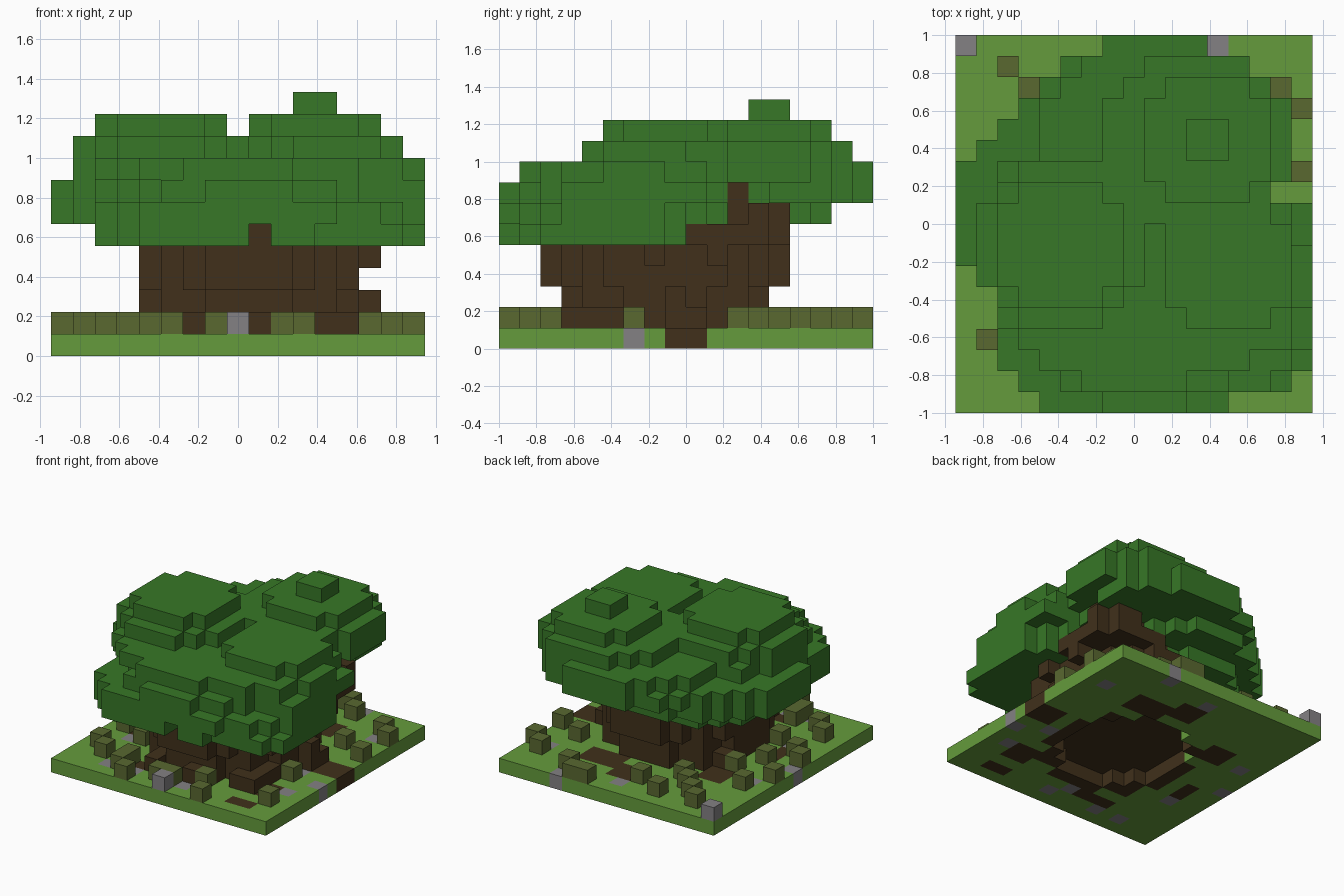
import bpy
import bmesh
from mathutils import Vector

cube = bpy.data.objects.get("Cube")
if cube:
    bpy.data.objects.remove(cube)

V = 1 / 9                 # block size
NX, NY = 17, 18           # columns across, rows counted from the back
blocks = {}               # (column, row, layer) -> part name


def disc(part, layers, i0, i1, r0, r1, power=2):
    """Fill a rounded patch spanning the given columns and rows."""
    cx, cy = (i0 + i1) / 2, (r0 + r1) / 2
    rx, ry = (i1 - i0 + 1) / 2, (r1 - r0 + 1) / 2
    for i in range(i0, i1 + 1):
        for r in range(r0, r1 + 1):
            if (abs(i - cx) / rx) ** power + (abs(r - cy) / ry) ** power <= 1:
                for k in layers:
                    if part:
                        blocks[i, r, k] = part
                    else:
                        blocks.pop((i, r, k), None)


def box(part, layers, i0, i1, r0, r1):
    disc(part, layers, i0, i1, r0, r1, 99)


def scatter(part, layer, spots):
    for i, r in spots:
        blocks[i, r, layer] = part


# Ground slab with dirt patches and embedded stones
box("ground", [0], 0, NX - 1, 0, NY - 1)
for patch in [(10, 12, 3, 4), (15, 16, 8, 9), (13, 14, 13, 14), (13, 14, 16, 16),
              (5, 7, 15, 15), (3, 4, 5, 6), (2, 2, 10, 11), (8, 9, 2, 3)]:
    box("dirt_patches", [0], *patch)
scatter("stones", 0, [(12, 0), (15, 3), (8, 1), (1, 6), (0, 9), (2, 12), (5, 16),
                      (3, 16), (15, 13), (9, 16), (8, 15), (16, 11), (14, 10)])
scatter("stones", 1, [(0, 0), (8, 17)])

# Bushes
scatter("bushes", 1, [
    (1, 14), (2, 15), (4, 16), (4, 15), (5, 17), (7, 16), (8, 16), (11, 17), (10, 15),
    (15, 15), (12, 1), (16, 3), (16, 6), (14, 11), (15, 2), (10, 0), (11, 0), (7, 2),
    (5, 1), (2, 1), (3, 2), (4, 3), (5, 4), (3, 7), (2, 9), (1, 11), (0, 10), (3, 12),
    (14, 5), (0, 7), (1, 5)])

# Trunk with flared roots, hollow underneath
disc("trunk", [0, 1, 2], 4, 13, 5, 14)
disc("trunk", [3, 4], 4, 13, 4, 15)
for root in [(6, 6, 13, 15), (9, 9, 14, 15), (12, 13, 12, 14), (13, 14, 8, 9), (4, 4, 7, 8)]:
    box("trunk", [1], *root)
for knot in [(14, 9, 2), (14, 10, 4), (14, 7, 4), (5, 13, 3), (11, 14, 3), (7, 14, 2),
             (4, 11, 2), (9, 15, 5)]:
    blocks[knot] = "trunk"
disc(None, [0], 5, 12, 5, 13)

# Limbs reaching into the crowns
disc("trunk", [5], 9, 14, 4, 9)
disc("trunk", [5], 4, 9, 6, 12)
disc("trunk", [6], 11, 14, 4, 6)

# Front crown: a broad low shelf and a taller mound on one side
disc("foliage", [5], 2, 13, 10, 17, 3)
disc("foliage", [6], 2, 14, 9, 17, 3)
disc("foliage", [7], 4, 13, 9, 17)
disc("foliage", [8], 3, 13, 10, 16)
disc("foliage", [5], 8, 16, 9, 16, 3)
disc("foliage", [6], 6, 16, 8, 16, 3)
disc("foliage", [7], 7, 16, 8, 14, 6)
disc("foliage", [7, 8], 6, 16, 7, 15)
disc("foliage", [9], 10, 15, 8, 13)

# Side crown
disc("foliage", [5], 2, 9, 4, 12)
disc("foliage", [6, 7], 0, 10, 3, 13)
disc("foliage", [8], 1, 9, 5, 14)
disc("foliage", [9], 1, 8, 6, 13)
disc("foliage", [10], 2, 7, 7, 12)

# Back crown
disc("foliage", [6], 3, 10, 2, 8)
disc("foliage", [7], 4, 14, 0, 6)
disc("foliage", [8], 4, 14, 0, 9)
disc("foliage", [8], 7, 15, 1, 8)
disc("foliage", [9], 7, 15, 1, 8)
disc("foliage", [10], 9, 14, 2, 7)
box("foliage", [11], 11, 12, 4, 5)

# Bough tips beneath the back crown
box("trunk", [6], 12, 13, 4, 6)
box("trunk", [7], 13, 13, 6, 6)
blocks[9, 15, 5] = "trunk"
box(None, [5], 9, 9, 16, 17)


def material(name, rgb):
    mat = bpy.data.materials.new(name)
    mat.use_nodes = True
    mat.diffuse_color = (*rgb, 1)
    bsdf = next(n for n in mat.node_tree.nodes if n.type == "BSDF_PRINCIPLED")
    bsdf.inputs["Base Color"].default_value = (*rgb, 1)
    bsdf.inputs["Roughness"].default_value = 0.9
    return mat


bark = material("bark_brown", (0.052, 0.03, 0.011))
materials = {
    "ground": material("grass_green", (0.13, 0.33, 0.045)),
    "dirt_patches": bark,
    "stones": material("stone_grey", (0.23, 0.22, 0.23)),
    "bushes": material("bush_olive", (0.1, 0.14, 0.03)),
    "trunk": bark,
    "foliage": material("leaf_green", (0.038, 0.185, 0.02)),
}


def build(part):
    """Turn the exposed sides of a part's blocks into one mesh."""
    bm = bmesh.new()
    for cell, owner in blocks.items():
        if owner != part:
            continue
        i, r, k = cell
        centre = Vector((i + 0.5 - NX / 2, NY / 2 - r - 0.5, k + 0.5))
        for axis in range(3):
            for sign in (-1, 1):
                n = Vector((0, 0, 0))
                n[axis] = sign
                if (i + int(n.x), r - int(n.y), k + int(n.z)) in blocks:
                    continue
                u = Vector((n.y, n.z, n.x))
                w = n.cross(u)
                corners = [centre + (n + a * u + b * w) / 2
                           for a, b in ((-1, -1), (1, -1), (1, 1), (-1, 1))]
                bm.faces.new([bm.verts.new(c * V) for c in corners])
    bmesh.ops.remove_doubles(bm, verts=bm.verts, dist=V / 100)
    mesh = bpy.data.meshes.new(part)
    bm.to_mesh(mesh)
    bm.free()
    mesh.materials.append(materials[part])
    bpy.context.collection.objects.link(bpy.data.objects.new(part, mesh))


for part in materials:
    build(part)
